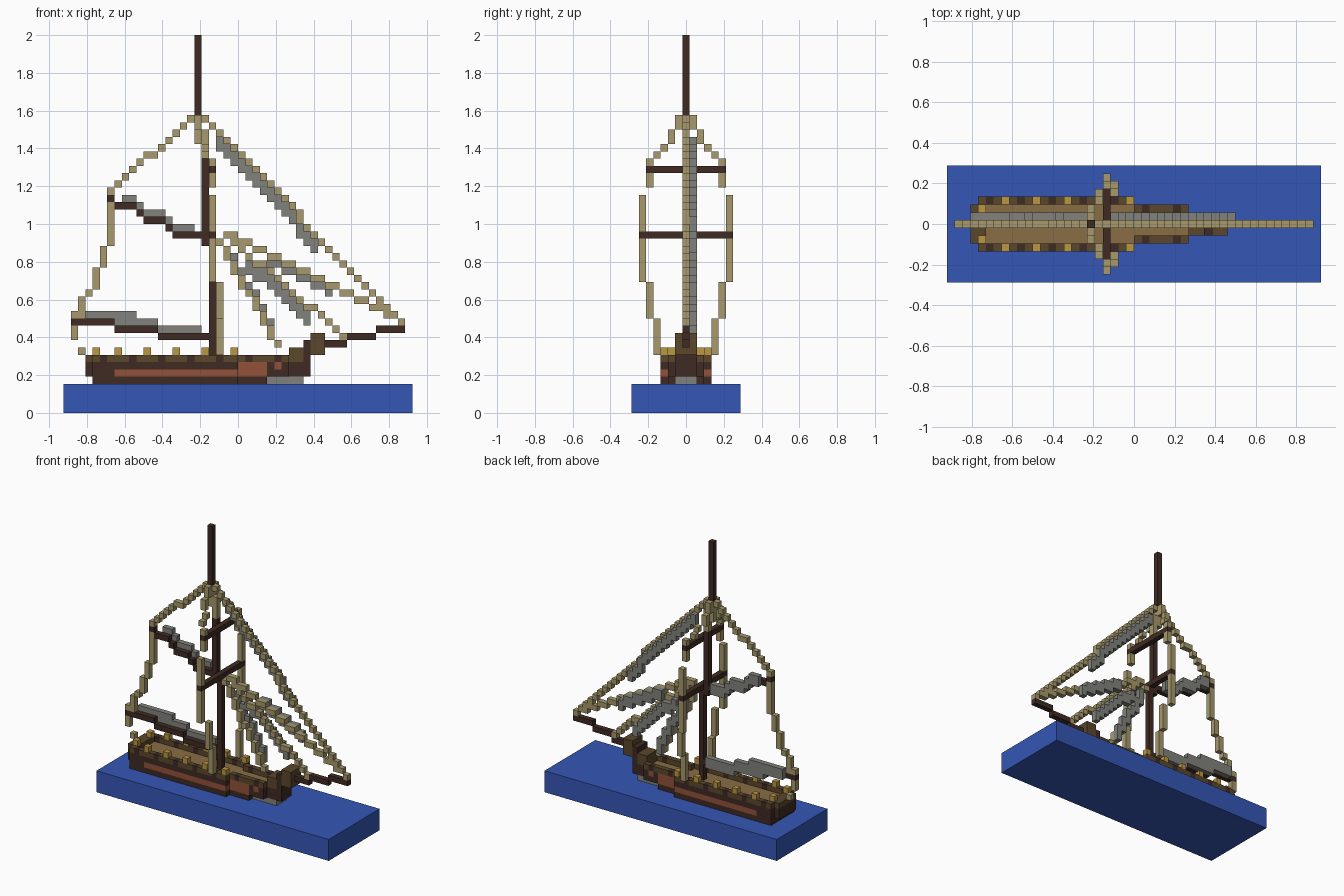
import bpy, bmesh
from mathutils import Vector

if "Cube" in bpy.data.objects:
    bpy.data.objects.remove(bpy.data.objects["Cube"])

S = 1 / 26          # block size
MID = 7             # centreline row
taken = set()       # cells already used by an earlier part


def material(name, r, g, b):
    m = bpy.data.materials.new(name)
    m.use_nodes = True
    m.diffuse_color = (r, g, b, 1)
    bsdf = m.node_tree.nodes["Principled BSDF"]
    bsdf.inputs["Base Color"].default_value = (r, g, b, 1)
    bsdf.inputs["Roughness"].default_value = 0.9
    return m


SEA = material("sea blue", 0.035, 0.095, 0.46)
DARK = material("dark wood", 0.05, 0.024, 0.017)
BROWN = material("brown wood", 0.105, 0.062, 0.024)
DECK = material("deck wood", 0.25, 0.155, 0.06)
RUST = material("rust red", 0.29, 0.085, 0.04)
ROPE = material("rope tan", 0.39, 0.32, 0.15)
GREY = material("canvas grey", 0.22, 0.22, 0.2)
GOLD = material("gold", 0.5, 0.31, 0.055)


def point(i, j, k):
    return Vector((i - 24, j - 7.5, k)) * S


def blocks(name, cells, mat):
    """Mesh the outer skin of a set of block cells."""
    cells = set(cells) - taken
    taken.update(cells)
    bm = bmesh.new()
    verts = {}

    def vert(p):
        if p not in verts:
            verts[p] = bm.verts.new(point(*p))
        return verts[p]

    for c in sorted(cells):
        for axis in range(3):
            u, v = (axis + 1) % 3, (axis + 2) % 3
            for side in (0, 1):
                n = list(c)
                n[axis] += 2 * side - 1
                if tuple(n) in cells:
                    continue
                loop = []
                for du, dv in ((0, 0), (1, 0), (1, 1), (0, 1)):
                    p = list(c)
                    p[axis] += side
                    p[u] += du
                    p[v] += dv
                    loop.append(vert(tuple(p)))
                bm.faces.new(loop if side else loop[::-1])
    me = bpy.data.meshes.new(name)
    bm.to_mesh(me)
    bm.free()
    me.materials.append(mat)
    ob = bpy.data.objects.new(name, me)
    bpy.context.collection.objects.link(ob)
    return ob


def box(i0, i1, j0, j1, k0, k1):
    return {(i, j, k) for i in range(i0, i1 + 1)
            for j in range(j0, j1 + 1) for k in range(k0, k1 + 1)}


def line(i0, k0, i1, k1, j=MID):
    """Stepped line in the lengthwise plane."""
    n = max(abs(i1 - i0), abs(k1 - k0))
    return {(round(i0 + (i1 - i0) * t / n), j, round(k0 + (k1 - k0) * t / n))
            for t in range(n + 1)}


def both(cells):
    return cells | {(i, 2 * MID - j, k) for i, j, k in cells}


def furled(cells, first, last, shifts):
    """Canvas hung along a line, one row to its left."""
    return {(i, MID + 1, k + s) for i, j, k in cells
            if first <= i <= last for s in shifts}


# Sea slab
bm = bmesh.new()
bmesh.ops.create_cube(bm, size=1)
for v in bm.verts:
    v.co = Vector((v.co.x * 48, v.co.y * 15, (v.co.z + 0.5) * 4)) * S
me = bpy.data.meshes.new("sea")
bm.to_mesh(me)
bm.free()
me.materials.append(SEA)
bpy.context.collection.objects.link(bpy.data.objects.new("sea", me))


# Hull, sorted into planks by position
def half_width(i):
    if 4 <= i <= 23:
        return 3
    return 2 if i <= 30 else 1


def keel(i):
    return 4 if 4 <= i <= 27 else (5 if i < 34 else 8)


def rim(i):
    if i < 31:
        return 7
    return 8 if i < 33 else (9 if i == 33 else 10)


hull = {"hull_planks": set(), "hull_stripe": set(),
        "bulwark": set(), "deck": set()}
for i in range(3, 36):
    w = half_width(i)
    for k in range(keel(i), rim(i) + 1):
        for j in range(MID - w, MID + w + 1):
            off = abs(j - MID)
            inside = off < w and 5 <= i <= 30
            if inside and k == 7:
                continue
            if inside and k == 6:
                part = "deck"
            elif off == w and ((k == 5 and 7 <= i <= 27)
                               or (k == 6 and i in (24, 25, 26, 27, 29))):
                part = "hull_stripe"
            elif k >= 7 and i % 4 != 1:
                part = "bulwark"
            else:
                part = "hull_planks"
            hull[part].add((i, j, k))
for name, mat in zip(hull, (DARK, RUST, BROWN, DECK)):
    blocks(name, hull[name], mat)
blocks("bow_wave_ram", box(28, 32, 6, 8, 4, 4), GREY)

# Gold rail posts
posts = {(i, MID + 3, 8) for i in range(7, 24, 4)} | {(4, MID + 2, 8)}
blocks("rail_posts", both(posts), GOLD)

# Mast in three stepped sections
blocks("lower_mast", box(20, 20, MID, MID, 7, 23), DARK)
blocks("middle_mast", box(19, 19, MID, MID, 23, 34), DARK)
blocks("top_mast", box(18, 18, MID, MID, 41, 51), DARK)

# Yards, bowsprit, boom and gaff
blocks("lower_yard", box(20, 20, 1, 13, 24, 24), DARK)
blocks("upper_yard", box(20, 20, 2, 12, 33, 33), DARK)
blocks("bowsprit", box(36, 38, MID, MID, 9, 9) | box(39, 42, MID, MID, 10, 10)
       | box(43, 46, MID, MID, 11, 11), DARK)
boom = (box(1, 6, MID, MID, 12, 12) | box(7, 12, MID, MID, 11, 11)
        | box(13, 19, MID, MID, 10, 10))
gaff = line(6, 29, 16, 24) | box(16, 19, MID, MID, 24, 24)
blocks("boom", boom, DARK)
blocks("gaff", gaff, DARK)
blocks("boom_canvas", furled(boom, 3, 18, (0, 1))
       | box(7, 9, MID + 1, MID + 1, 12, 13), GREY)
blocks("gaff_canvas", furled(gaff, 8, 17, (0, 1)), GREY)

# Forestays with furled canvas
stays = [("outer", line(19, 40, 46, 12), 21, 34, (-1, -2)),
         ("upper", line(22, 24, 45, 13), 28, 36, (0, -1)),
         ("middle", line(22, 24, 38, 10), 25, 33, (-1, -2)),
         ("inner", line(21, 23, 29, 9), 23, 28, (0, 1))]
for name, cells, first, last, shifts in stays:
    blocks(name + "_stay", cells, ROPE)
    blocks(name + "_stay_canvas", furled(cells, first, last, shifts), GREY)

# Mast lashing and aft rigging
blocks("mast_lashing", box(18, 18, MID, MID, 37, 40)
       | box(19, 19, MID, MID, 35, 38), ROPE)
blocks("backstay", line(17, 40, 6, 30), ROPE)
blocks("aft_sheet", line(6, 28, 6, 23) | line(5, 22, 5, 20)
       | line(4, 19, 4, 17) | line(3, 16, 2, 15) | line(2, 14, 2, 13)
       | line(1, 13, 1, 10) | {(2, MID, 8)}, ROPE)

# Side shrouds
shroud = (box(21, 21, 3, 3, 8, 12) | box(21, 21, 2, 2, 13, 17)
          | box(20, 20, 1, 1, 18, 29) | box(20, 20, 2, 2, 31, 34)
          | {(19, 3, 35), (19, 4, 36)}
          | box(18, 18, 5, 5, 37, 38) | box(18, 18, 6, 6, 39, 40))
blocks("shrouds", both(shroud), ROPE)
